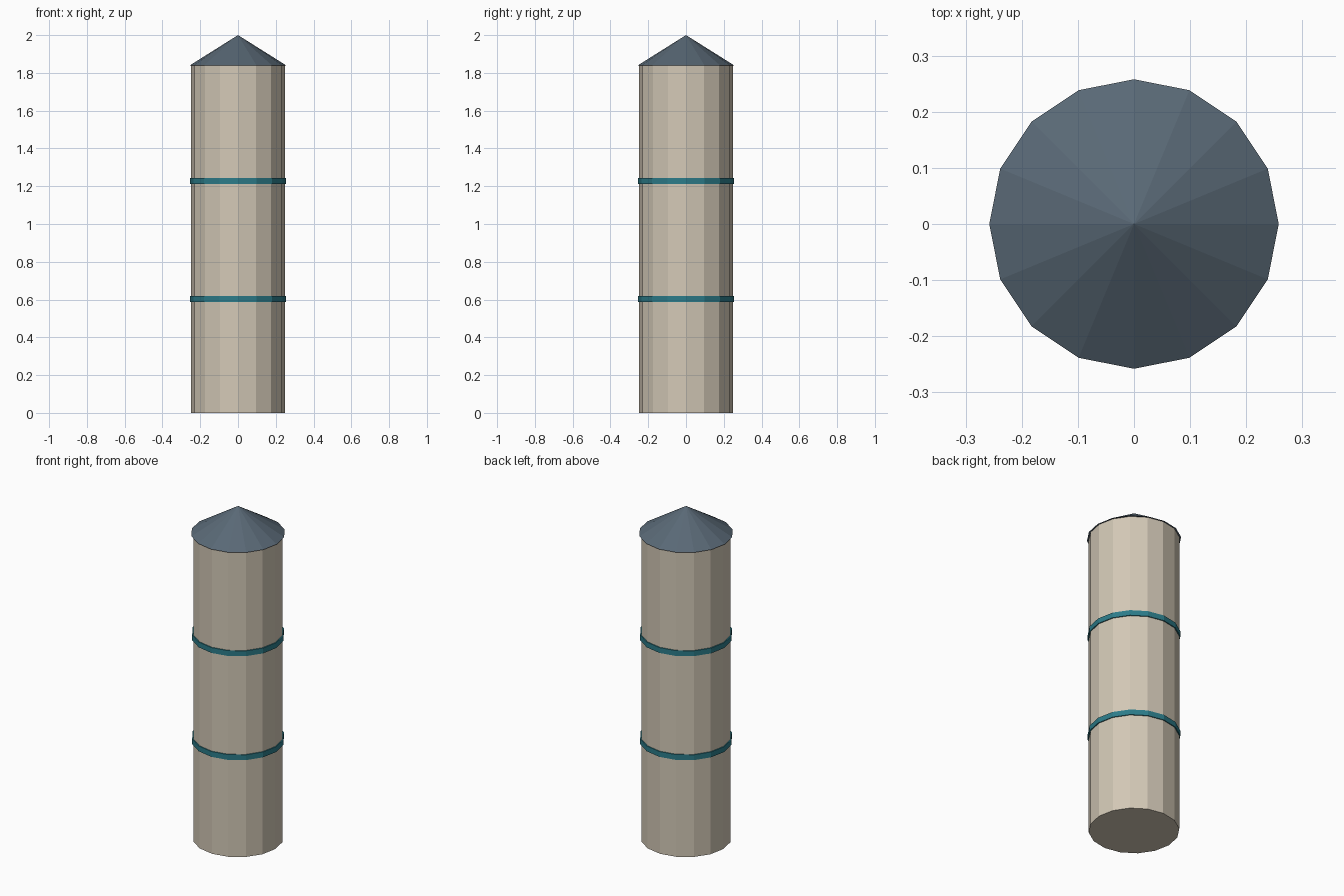
import bpy

if "Cube" in bpy.data.objects:
    bpy.data.objects.remove(bpy.data.objects["Cube"])

SIDES = 16


def material(name, rgb):
    mat = bpy.data.materials.new(name)
    mat.diffuse_color = (*rgb, 1)
    mat.use_nodes = True
    mat.node_tree.nodes["Principled BSDF"].inputs["Base Color"].default_value = mat.diffuse_color
    return mat


def tapered(name, z0, z1, r0, r1, mat):
    """Flat-faced 16-sided cylinder or cone between two heights."""
    bpy.ops.mesh.primitive_cone_add(vertices=SIDES, radius1=r0, radius2=r1,
                                    depth=z1 - z0, location=(0, 0, (z0 + z1) / 2))
    obj = bpy.context.object
    obj.name = name
    obj.data.materials.append(mat)
    return obj


stone = material("stone", (0.65, 0.58, 0.47))
teal = material("teal", (0.025, 0.20, 0.25))
slate = material("slate", (0.10, 0.14, 0.18))

# Column shaft
tapered("shaft", 0, 1.84, 0.248, 0.248, stone)

# Trim bands
for label, z in (("lower_band", 0.602), ("upper_band", 1.228)):
    tapered(label, z - 0.016, z + 0.016, 0.254, 0.254, teal)

# Pointed roof with a slight overhang
tapered("roof", 1.838, 2.0, 0.258, 0, slate)
